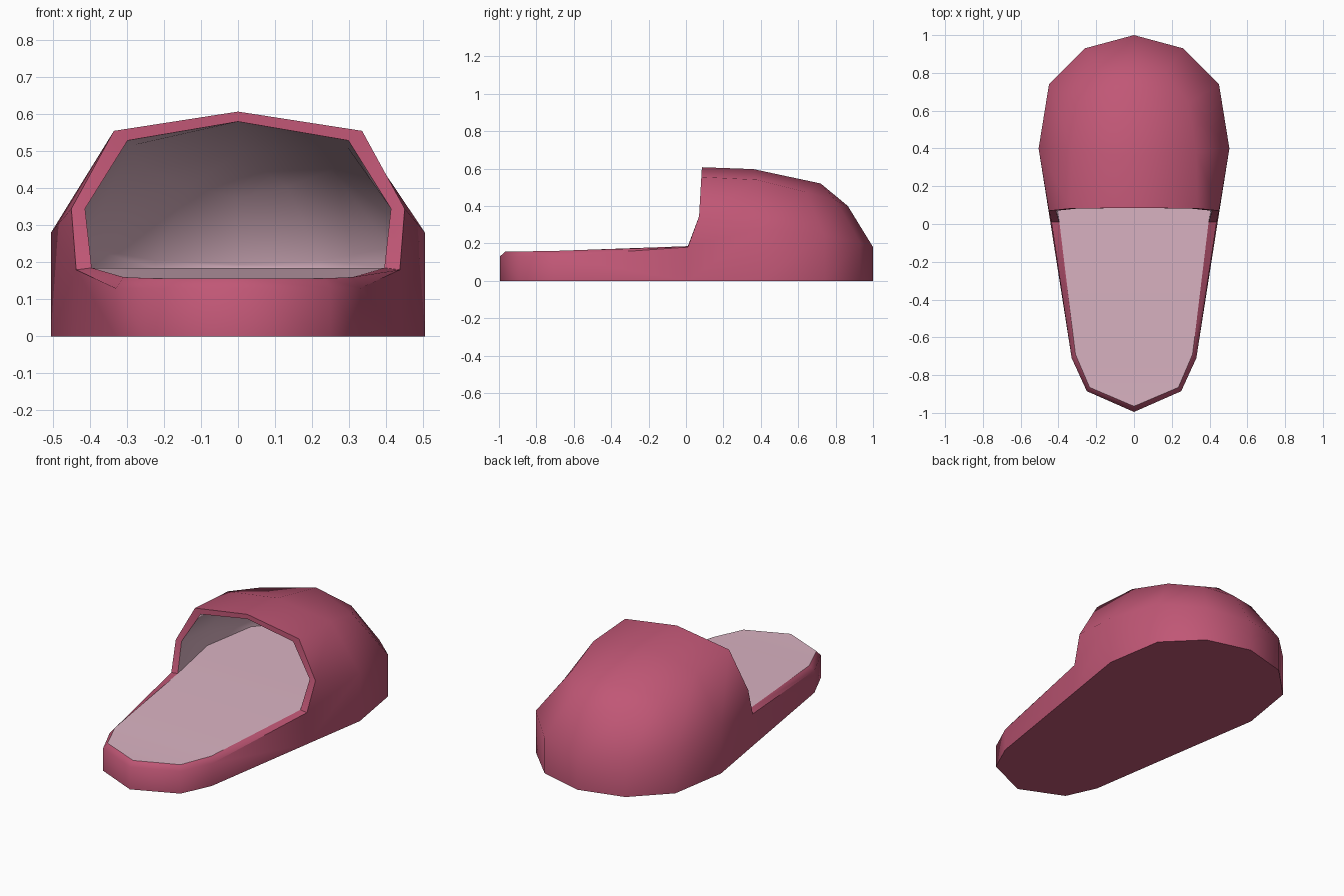
import bpy, bmesh, math

if "Cube" in bpy.data.objects:
    bpy.data.objects.remove(bpy.data.objects["Cube"])


def material(name, rgb):
    m = bpy.data.materials.new(name)
    m.diffuse_color = (*rgb, 1)
    m.use_nodes = True
    m.node_tree.nodes["Principled BSDF"].inputs["Base Color"].default_value = m.diffuse_color
    return m


rose = material("rose fabric", (0.53, 0.095, 0.18))
pale = material("pale pink lining", (0.70, 0.45, 0.54))

bm = bmesh.new()
cache = {}


def vert(p):
    key = tuple(round(c, 4) + 0.0 for c in p)
    if key not in cache:
        cache[key] = bm.verts.new(key)
    return cache[key]


def mir(p):
    return (-p[0], p[1], p[2])


def face(pts, mat=0):
    bm.faces.new([vert(p) for p in pts]).material_index = mat


def both(pts, mat=0):
    face(pts, mat)
    face([mir(p) for p in reversed(pts)], mat)


# Right half of the upper: columns run from the opening round to the toe tip
wall = [(0.45, 0.07, 0.345), (0.505, 0.40, 0.28), (0.45, 0.74, 0.24), (0.26, 0.93, 0.205), (0, 1.0, 0.18)]
shoulder = [(0.335, 0.082, 0.555), (0.33, 0.38, 0.54), (0.29, 0.64, 0.475), (0.17, 0.80, 0.43), (0, 0.865, 0.40)]
ridge = [(0, 0.085, 0.607), (0, 0.36, 0.597), (0, 0.72, 0.52)]
mouth = (0.437, 0.01, 0.18)
mouth_in = (0.395, 0.01, 0.185)


def inset(p, drop):
    return (max(p[0] - 0.037, 0), p[1] * 0.965 if p[1] > 0.1 else p[1], max(p[2] - drop, 0.195))


def cap(wall, shoulder, ridge, mat):
    for i in range(4):
        both([wall[i], wall[i + 1], shoulder[i + 1], shoulder[i]], mat)
    for i in range(2):
        both([shoulder[i], shoulder[i + 1], ridge[i + 1], ridge[i]], mat)
    for i in (2, 3):
        both([shoulder[i], shoulder[i + 1], ridge[2]], mat)


wall_in = [inset(p, 0) for p in wall]
shoulder_in = [inset(p, 0.026) for p in shoulder]
ridge_in = [inset(p, 0.027) for p in ridge]
cap(wall, shoulder, ridge, 0)
cap(wall_in, shoulder_in, ridge_in, 1)

# Rim of the opening
outer = [mouth, wall[0], shoulder[0], ridge[0]]
inner = [mouth_in, wall_in[0], shoulder_in[0], ridge_in[0]]
for i in range(3):
    both([outer[i], outer[i + 1], inner[i + 1], inner[i]])

# Side walls round the toe, then round the heel
base = [(0.443, 0.01, 0)] + [(x, y, 0) for x, y, z in wall[1:]]
top = [mouth] + wall[1:]
for i in range(4):
    both([base[i], base[i + 1], top[i + 1], top[i]])
both([mouth, wall[1], wall[0]])
heel = [(0.33, -0.71), (0.25, -0.885), (0, -0.995)]
heel_base = [base[0]] + [(x, y, 0) for x, y in heel]
heel_top = [mouth] + [(x, y, 0.13) for x, y in heel]
heel_in = [mouth_in, (0.31, -0.69, 0.16), (0.235, -0.865, 0.157), (0, -0.965, 0.157)]
for i in range(3):
    both([heel_base[i], heel_base[i + 1], heel_top[i + 1], heel_top[i]])
    both([heel_top[i], heel_top[i + 1], heel_in[i + 1], heel_in[i]])

# Flat sole
right = heel_base[:0:-1] + base
face(right + [mir(p) for p in right[-2:0:-1]])

# Inner walls and the insole, laid in strips across the foot
floor = [mouth_in] + [(p[0], p[1], 0.185) for p in wall_in[1:]]
for i in range(4):
    both([floor[i], floor[i + 1], wall_in[i + 1], wall_in[i]], 1)
line = heel_in[:0:-1] + floor
for a, b in zip(line, line[1:]):
    strip = [a, b, mir(b), mir(a)]
    face(list(dict.fromkeys((p[0] + 0.0, p[1], p[2]) for p in strip)), 1)

bmesh.ops.recalc_face_normals(bm, faces=bm.faces)

# Split the closed shell into the outer slipper and its lining
for index, (name, mat) in enumerate((("slipper_outer", rose), ("slipper_lining", pale))):
    part = bm.copy()
    bmesh.ops.delete(part, geom=[f for f in part.faces if f.material_index != index], context='FACES')
    for f in part.faces:
        f.material_index = 0
    mesh = bpy.data.meshes.new(name)
    part.to_mesh(mesh)
    part.free()
    mesh.materials.append(mat)
    ob = bpy.data.objects.new(name, mesh)
    bpy.context.collection.objects.link(ob)
    bpy.ops.object.select_all(action='DESELECT')
    ob.select_set(True)
    bpy.context.view_layer.objects.active = ob
    bpy.ops.object.shade_smooth_by_angle(angle=math.radians(50))
bm.free()
